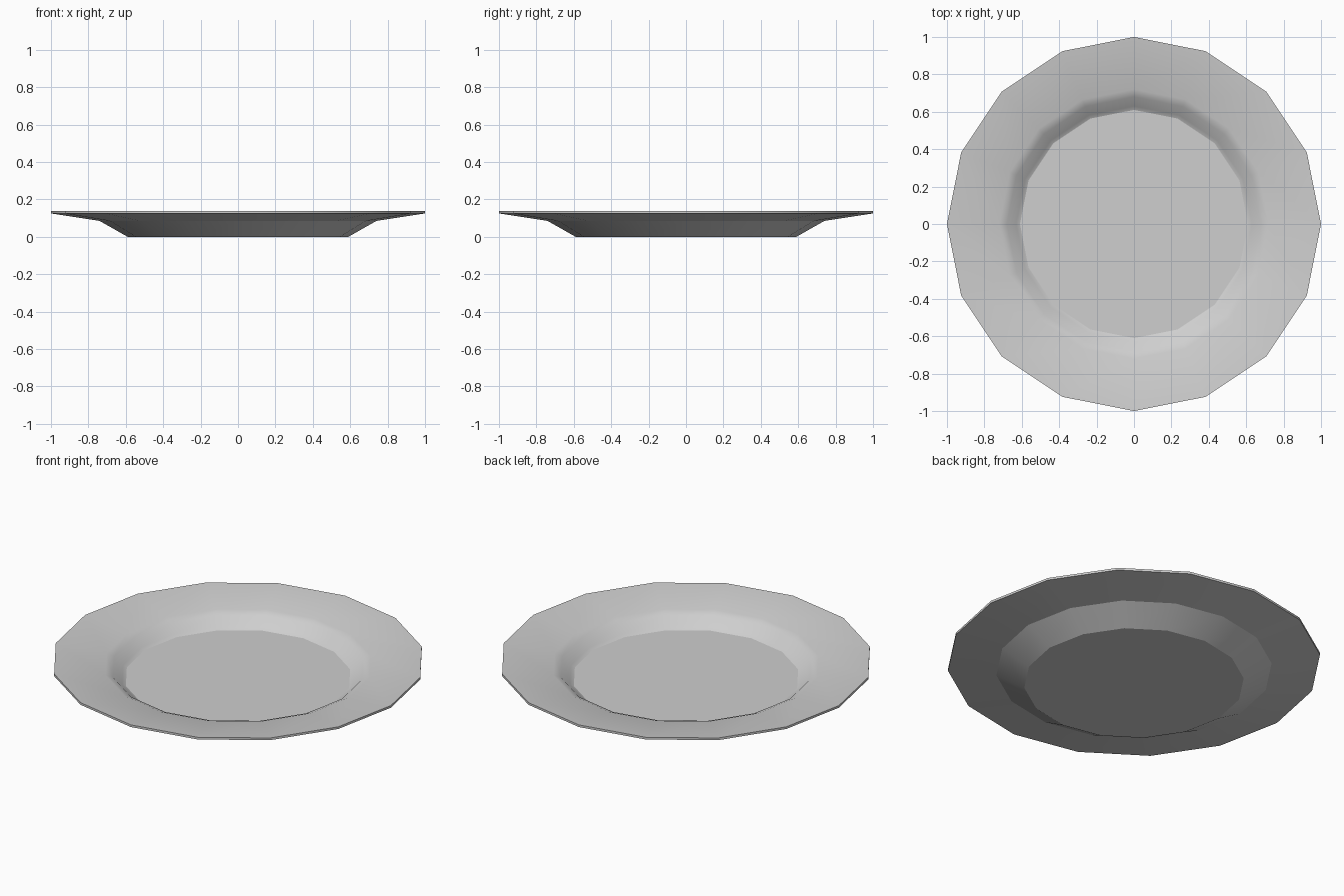
import bpy
import bmesh
from math import cos, sin, tau

if "Cube" in bpy.data.objects:
    bpy.data.objects.remove(bpy.data.objects["Cube"])

SIDES = 16

# Cross-section from underside to floor: radius, height, crisp ring
PROFILE = [
    (0.59, 0.0, True),       # foot
    (0.74, 0.085, True),     # underside of the rim
    (1.0, 0.125, True),      # outer edge
    (1.0, 0.138, True),
    (0.72, 0.108, False),    # shoulder of the well
    (0.68, 0.092, False),
    (0.63, 0.045, False),    # foot of the well wall
    (0.61, 0.035, True),     # floor
]

china = bpy.data.materials.new("grey_china")
china.use_nodes = True
colour = (0.62, 0.62, 0.62, 1)
china.diffuse_color = colour
china.node_tree.nodes["Principled BSDF"].inputs["Base Color"].default_value = colour

# Revolve the cross-section into rings
bm = bmesh.new()
rings = []
for radius, height, crisp in PROFILE:
    rings.append([bm.verts.new((radius * cos(tau * i / SIDES),
                                radius * sin(tau * i / SIDES), height))
                  for i in range(SIDES)])
for low, high in zip(rings, rings[1:]):
    for i in range(SIDES):
        j = (i + 1) % SIDES
        bm.faces.new((low[i], low[j], high[j], high[i]))

# Underside and floor discs
bm.faces.new(rings[0][::-1])
bm.faces.new(rings[-1])
bmesh.ops.recalc_face_normals(bm, faces=bm.faces)

# Smooth shading with crisp rings
for face in bm.faces:
    face.smooth = True
for ring, (radius, height, crisp) in zip(rings, PROFILE):
    for i in range(SIDES):
        edge = bm.edges.get((ring[i], ring[(i + 1) % SIDES]))
        edge.smooth = not crisp

mesh = bpy.data.meshes.new("plate")
bm.to_mesh(mesh)
bm.free()
mesh.materials.append(china)
plate = bpy.data.objects.new("plate", mesh)
bpy.context.scene.collection.objects.link(plate)
